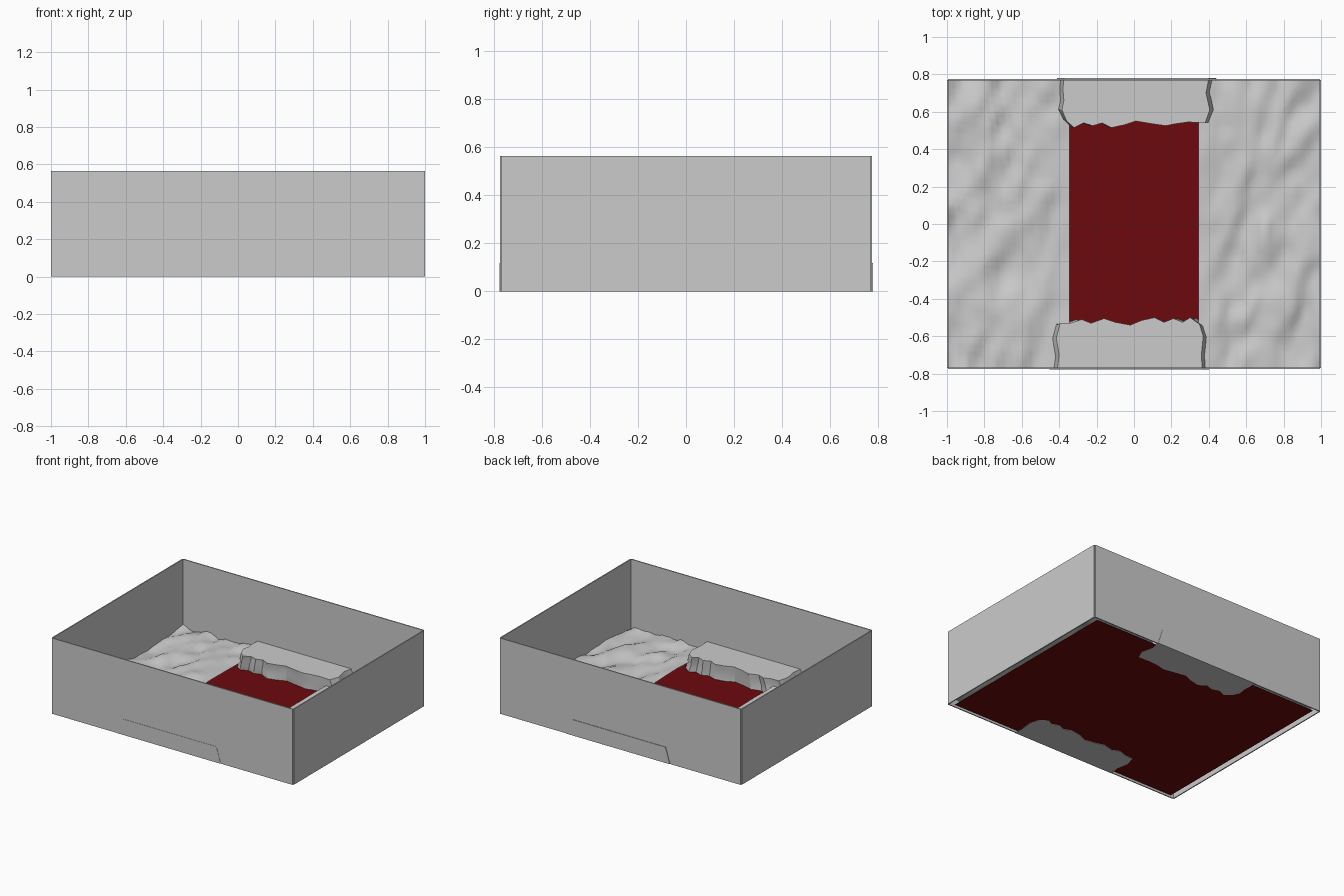
import bpy, bmesh, random
from mathutils import Vector, noise

if "Cube" in bpy.data.objects:
    bpy.data.objects.remove(bpy.data.objects["Cube"])

random.seed(4)
X, Y, H, T = 1.0, 0.778, 0.565, 0.008


def make_object(name, bm, smooth=None):
    bmesh.ops.recalc_face_normals(bm, faces=bm.faces)
    mesh = bpy.data.meshes.new(name)
    bm.to_mesh(mesh)
    bm.free()
    obj = bpy.data.objects.new(name, mesh)
    bpy.context.collection.objects.link(obj)
    if smooth:
        bpy.ops.object.select_all(action='DESELECT')
        bpy.context.view_layer.objects.active = obj
        obj.select_set(True)
        bpy.ops.object.shade_smooth_by_angle(angle=smooth)
    return obj


def box(name, lo, hi):
    bm = bmesh.new()
    bmesh.ops.create_cube(bm, size=1)
    for v in bm.verts:
        v.co = [lo[i] + (hi[i] - lo[i]) * (v.co[i] + 0.5) for i in range(3)]
    return make_object(name, bm)


# Four thin enclosing walls
for side, s in (("left", -1), ("right", 1)):
    a, b = sorted((s * X, s * (X - T)))
    box(side + "_wall", (a, -Y + T, 0), (b, Y - T, H))
for side, s in (("front", -1), ("back", 1)):
    a, b = sorted((s * (Y - 0.002), s * (Y - 0.002 - T)))
    box(side + "_wall", (-X + T, a, 0), (X - T, b, H))

# Red floor sheet running underneath everything
bm = bmesh.new()
bmesh.ops.create_grid(bm, x_segments=1, y_segments=1, size=1)
for v in bm.verts:
    v.co = (v.co.x * 0.955, v.co.y * 0.75, 0.003)
floor = make_object("red_floor", bm)
red = bpy.data.materials.new("red")
red.diffuse_color = (0.15, 0.003, 0.004, 1)
red.use_nodes = True
red.node_tree.nodes["Principled BSDF"].inputs["Base Color"].default_value = red.diffuse_color
floor.data.materials.append(red)


# Bumpy ground sheets on either side of the red channel
def ground(name, side):
    bm = bmesh.new()
    bmesh.ops.create_grid(bm, x_segments=22, y_segments=40, size=1)
    for v in bm.verts:
        t = (v.co.x + 1) / 2
        x, y = side * (0.345 + 0.65 * t), v.co.y * 0.772
        n = noise.noise(Vector((x * 9 - y * 3, y * 4, side * 3.7)))
        n += 0.4 * noise.noise(Vector((x * 18, y * 9, side * 8.1)))
        v.co = (x, y, 0.063 + 0.035 * n * min(1, t * 4 + 0.15))
    return make_object(name, bm, 0.9)


ground("left_ground", -1)
ground("right_ground", 1)


# Raised ledges with a ragged lip, lofted from an outline
def ledge(name, outline, wall_y):
    cx = 0
    rings = ((0.0, 1.10, 0.01), (0.045, 1.06, 0.012), (0.085, 1.03, 0.008), (0.118, 1.0, 0.0))
    bm = bmesh.new()
    loops = []
    for z, sx, jitter in rings:
        ring = []
        for x, y in outline:
            edge = abs(y) > 0.76
            dy = 0 if edge else random.uniform(0, jitter) * (1 if y > 0 else -1)
            ring.append(bm.verts.new((cx + x * sx, y + dy, z)))
        loops.append(ring)
    n = len(outline)
    for a, b in zip(loops, loops[1:]):
        for i in range(n):
            j = (i + 1) % n
            bm.faces.new((a[i], a[j], b[j], b[i]))
    bm.faces.new(loops[0])
    bm.faces.new(loops[-1])
    return make_object(name, bm, 0.5)


ledge("front_ledge", [
    (-0.41, -0.778), (-0.40, -0.70), (-0.415, -0.61), (-0.395, -0.53),
    (-0.34, -0.53), (-0.28, -0.51), (-0.23, -0.53), (-0.16, -0.505),
    (-0.10, -0.525), (-0.02, -0.54), (0.04, -0.515), (0.11, -0.50),
    (0.16, -0.525), (0.21, -0.505), (0.26, -0.525), (0.30, -0.50),
    (0.35, -0.535), (0.37, -0.60), (0.36, -0.70), (0.365, -0.778)], -Y)
ledge("back_ledge", [
    (-0.375, 0.78), (-0.38, 0.72), (-0.375, 0.66), (-0.385, 0.61), (-0.36, 0.55),
    (-0.32, 0.515), (-0.27, 0.54), (-0.22, 0.525), (-0.17, 0.54), (-0.12, 0.515),
    (-0.05, 0.53), (0.01, 0.55), (0.10, 0.535), (0.17, 0.525), (0.22, 0.535),
    (0.29, 0.545), (0.38, 0.54), (0.405, 0.61), (0.385, 0.70), (0.40, 0.78)], Y)
